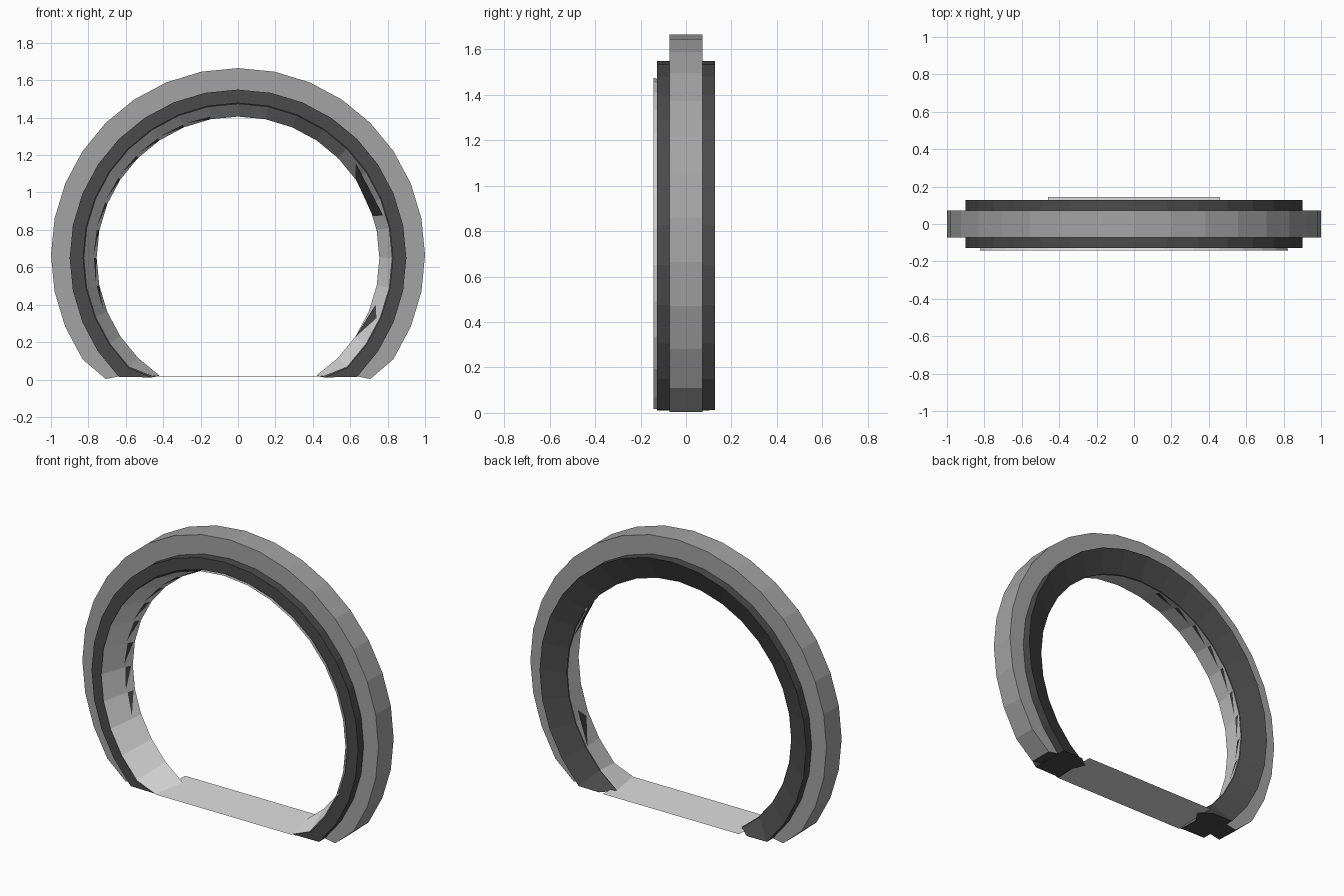
import bpy, bmesh
from math import sin, cos, radians
from mathutils import Vector

default = bpy.data.objects.get("Cube")
if default:
    bpy.data.objects.remove(default, do_unlink=True)

STEP = 11.25                     # a full turn would have 32 sides
MID = 0.65                       # height of the arch centre
FRONT_R, FRONT_Y = 0.825, -0.142  # front rim of the lining
BACK_R, BACK_Y = 0.756, 0.065     # back rim of the lining


def material(name, value):
    mat = bpy.data.materials.new(name)
    mat.use_nodes = True
    colour = (value, value, value, 1)
    mat.diffuse_color = colour
    bsdf = mat.node_tree.nodes["Principled BSDF"]
    bsdf.inputs["Base Color"].default_value = colour
    bsdf.inputs["Roughness"].default_value = 0.8
    return mat


mid_grey = material("mid grey", 0.37)
dark_grey = material("dark grey", 0.07)
light_grey = material("light grey", 0.74)


def add_object(name, bm, mats):
    mesh = bpy.data.meshes.new(name)
    bm.to_mesh(mesh)
    bm.free()
    for mat in mats:
        mesh.materials.append(mat)
    obj = bpy.data.objects.new(name, mesh)
    bpy.context.collection.objects.link(obj)
    return obj


def face_inward(bm):
    """Turn every face of an open sheet toward the opening."""
    bm.normal_update()
    for f in bm.faces:
        if f.normal.dot(Vector((0, 0, MID)) - f.calc_center_median()) < 0:
            f.normal_flip()


def arch(name, profile, half_steps, mats, closed=True):
    """Sweep (radius, y, centre height, lowest z) points around an arch."""
    bm = bmesh.new()
    rows = []
    for i in range(-half_steps, half_steps + 1):
        a = radians(i * STEP)
        rows.append([bm.verts.new((r * sin(a), y, max(floor, cz + r * cos(a))))
                     for r, y, cz, floor in profile])
    n = len(profile)
    for lower, upper in zip(rows, rows[1:]):
        for j in range(n if closed else n - 1):
            k = (j + 1) % n
            bm.faces.new((lower[j], lower[k], upper[k], upper[j]))
    if closed:
        # End caps take the last material
        for row in (rows[0], rows[-1]):
            bm.faces.new(row).material_index = len(mats) - 1
        bmesh.ops.recalc_face_normals(bm, faces=bm.faces)
    else:
        face_inward(bm)
    return add_object(name, bm, mats)


def lining_patch(bm, points):
    """Flat patch just inside the lining, from (angle, radius) points."""
    verts = []
    for angle, r in points:
        a = radians(angle)
        t = (FRONT_R - r) / (FRONT_R - BACK_R)
        y = FRONT_Y + t * (BACK_Y - FRONT_Y)
        inner = r - 0.003
        verts.append(bm.verts.new((inner * sin(a), y, MID + inner * cos(a))))
    bm.faces.new(verts)


# Raised outer band, with dark feet
arch("outer_band",
     [(1.0, -0.073, 0.665, 0.003), (1.0, 0.073, 0.665, 0.003),
      (0.895, 0.073, MID, 0.014), (0.895, -0.073, MID, 0.014)],
     12, [mid_grey, dark_grey])

# Wider dark body: sloping back face, hollow behind the lining
arch("dark_body",
     [(0.9, -0.127, MID, 0.012), (0.9, 0.127, MID, 0.012),
      (0.759, 0.065, MID, 0.012), (0.84, 0.0, MID, 0.01),
      (0.828, -0.127, MID, 0.01)],
     13, [dark_grey])

# Tapered inner lining
arch("inner_lining",
     [(FRONT_R, FRONT_Y, MID, 0.017), (BACK_R, BACK_Y, MID, 0.017)],
     13, [light_grey], closed=False)

# Dark marks on the lining: two patches at +x, a row of teeth elsewhere
bm = bmesh.new()
lining_patch(bm, [(51, 0.812), (74, 0.812), (73, 0.758), (56, 0.762)])
lining_patch(bm, [(124, 0.76), (113.5, 0.81), (108.7, 0.78)])
for i in range(-9, 0):
    lining_patch(bm, [(i * STEP, 0.76), (i * STEP, 0.773),
                      ((i - 0.9) * STEP, 0.776)])
face_inward(bm)
add_object("lining_marks", bm, [dark_grey])

# Thin floor strip joining the feet
bm = bmesh.new()
bm.faces.new([bm.verts.new(p) for p in
              ((-0.46, FRONT_Y, 0.016), (0.46, FRONT_Y, 0.016),
               (0.46, 0.145, 0.02), (-0.46, 0.145, 0.02))])
add_object("floor_strip", bm, [light_grey])
